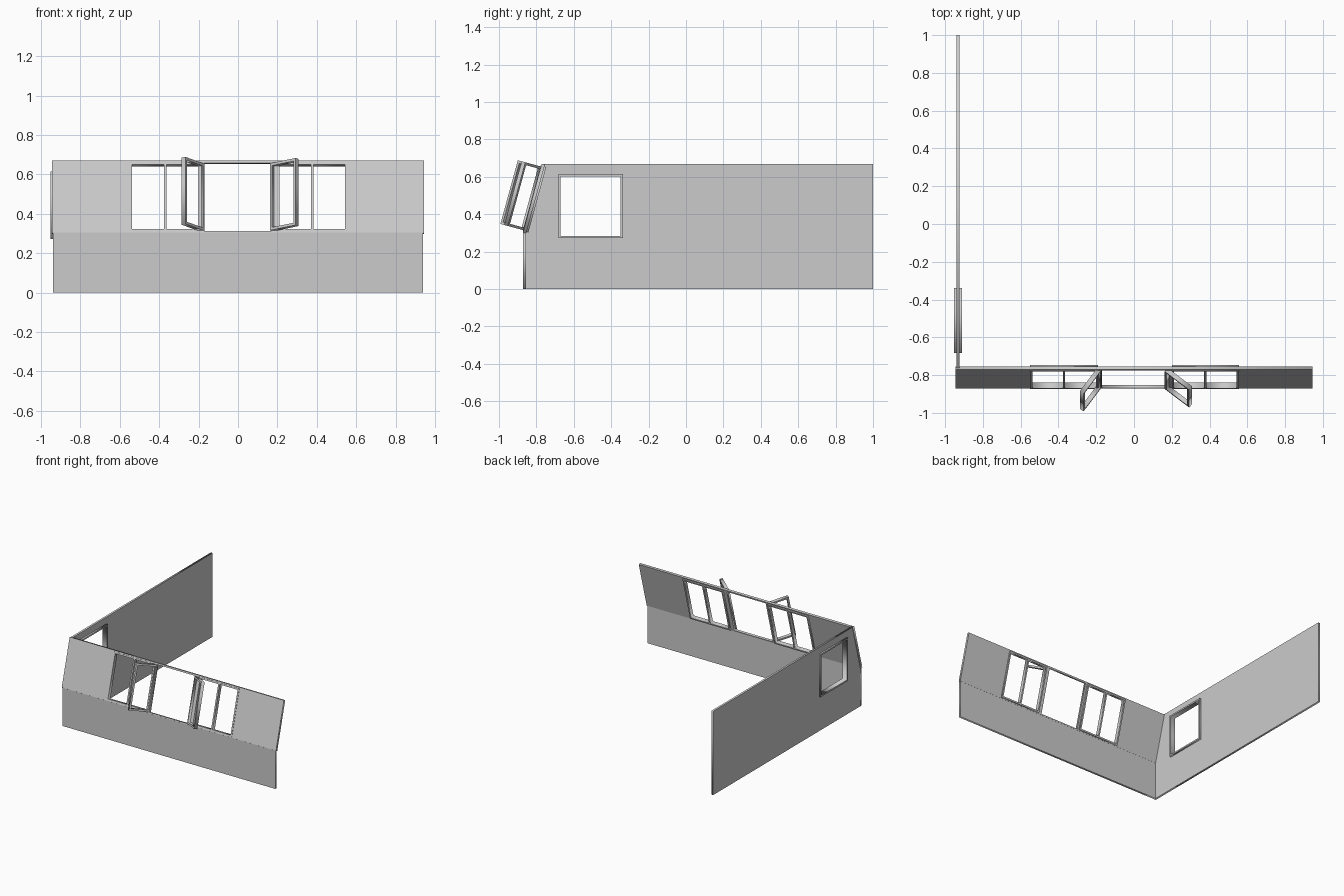
import bpy
from math import sin, cos, atan2, radians
from mathutils import Matrix, Vector

if "Cube" in bpy.data.objects:
    bpy.data.objects.remove(bpy.data.objects["Cube"])


def rect(x0, x1, y0, y1):
    return [(x0, y0), (x1, y0), (x1, y1), (x0, y1)]


def panel(name, loops, near, far, matrix):
    """Flat outline with holes, extruded from near to far along local z."""
    cu = bpy.data.curves.new(name + "_outline", 'CURVE')
    cu.dimensions = '2D'
    cu.fill_mode = 'BOTH'
    cu.extrude = (far - near) / 2
    for pts in loops:
        sp = cu.splines.new('POLY')
        sp.points.add(len(pts) - 1)
        for p, (a, b) in zip(sp.points, pts):
            p.co = (a, b, 0, 1)
        sp.use_cyclic_u = True
    tmp = bpy.data.objects.new(name + "_outline", cu)
    bpy.context.collection.objects.link(tmp)
    dg = bpy.context.evaluated_depsgraph_get()
    me = bpy.data.meshes.new_from_object(tmp.evaluated_get(dg))
    bpy.data.objects.remove(tmp)
    me.transform(matrix @ Matrix.Translation((0, 0, (near + far) / 2)))
    ob = bpy.data.objects.new(name, me)
    bpy.context.collection.objects.link(ob)
    return ob


def axes(x, y, z, origin):
    m = Matrix((x, y, z)).transposed().to_4x4()
    m.translation = Vector(origin)
    return m


def window_frame(name, x0, x1, y0, y1, near, far, matrix, panes=1, bar=0.012):
    step = (x1 - x0 - bar) / panes
    holes = [rect(x0 + i * step + bar, x0 + (i + 1) * step, y0 + bar, y1 - bar)
             for i in range(panes)]
    return panel(name, [rect(x0, x1, y0, y1)] + holes, near, far, matrix)


t = atan2(0.10, 0.365)
SLOPE = axes((1, 0, 0), (0, sin(t), cos(t)), (0, -cos(t), sin(t)), (0, -0.872, 0.303))
FRONT = axes((1, 0, 0), (0, 0, 1), (0, -1, 0), (0, -0.872, 0))
SIDE = axes((0, 1, 0), (0, 0, 1), (1, 0, 0), (-0.94, 0, 0))
V0, V1 = 0.010, 0.367

# front wall: upright base and leaning upper part with three openings
panel("front_wall_base", [rect(-0.94, 0.94, 0, 0.305)], -0.016, 0, FRONT)
panel("front_wall_upper",
      [rect(-0.945, 0.945, 0, 0.38)] +
      [rect(a, b, V0, V1) for a, b in ((-0.545, -0.195), (-0.172, 0.17), (0.205, 0.55))],
      -0.018, 0, SLOPE)

# fixed two-pane windows
window_frame("left_window", -0.55, -0.19, V0 - 0.003, V1 + 0.003, -0.028, 0.003, SLOPE, 2)
window_frame("right_window", 0.20, 0.555, V0 - 0.003, V1 + 0.003, -0.028, 0.003, SLOPE, 2)

# open sashes, swung outward around the leaning posts
for name, x, n, angle in (("left_sash", -0.2285, 0.054, 126), ("right_sash", 0.235, 0.046, 38)):
    m = SLOPE @ Matrix.Translation((x, 0, n)) @ Matrix.Rotation(radians(-angle), 4, 'Y')
    window_frame(name, -0.0825, 0.0825, V0 + 0.002, V1 - 0.002, -0.0125, 0.0125, m, bar=0.014)

# side wall following the slope, with a square window
panel("side_wall",
      [[(-0.865, 0), (1, 0), (1, 0.668), (-0.763, 0.668), (-0.865, 0.303)],
       rect(-0.673, -0.347, 0.281, 0.606)], 0, 0.016, SIDE)
window_frame("side_window", -0.682, -0.338, 0.272, 0.615, -0.012, 0.03, SIDE)
